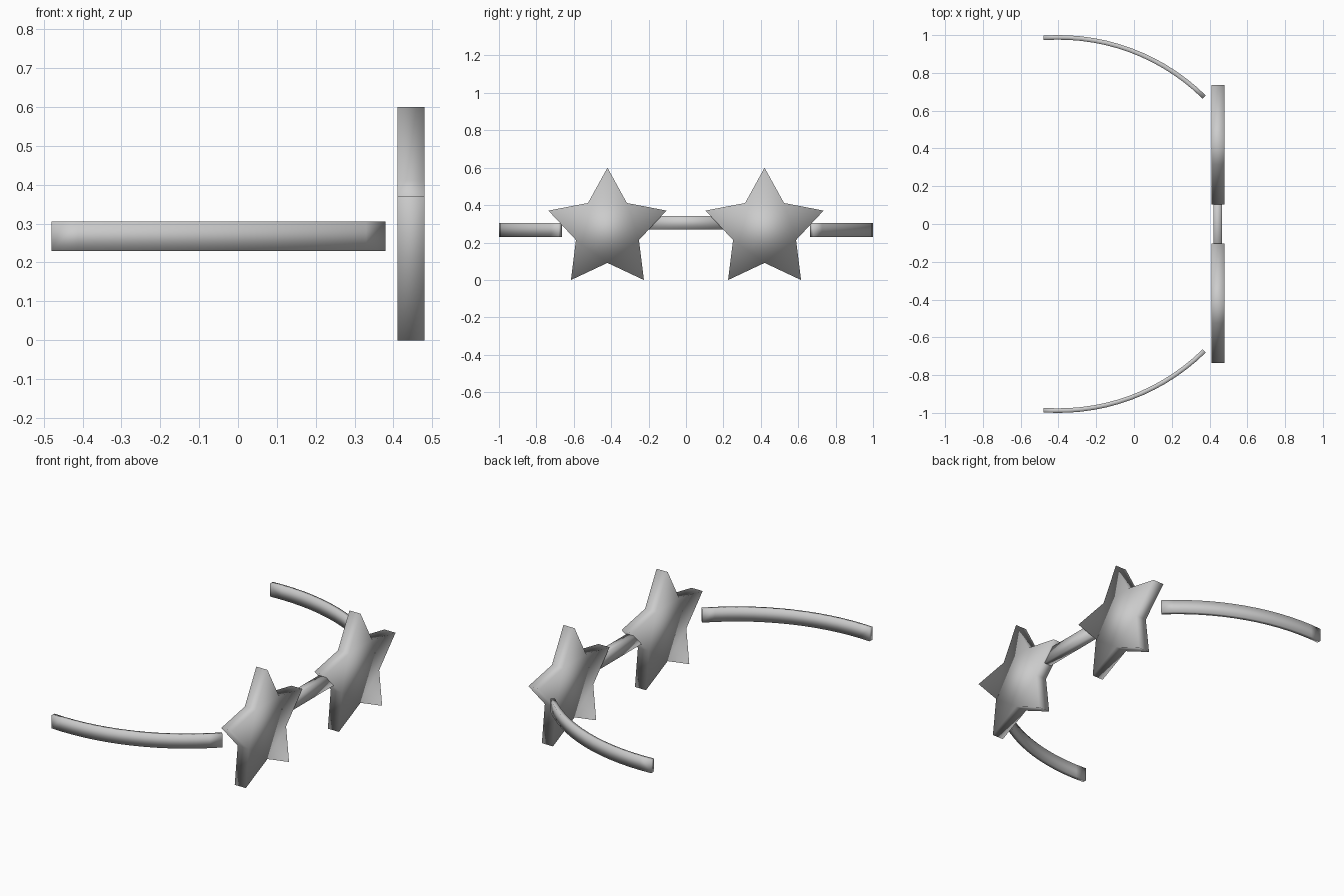
import bpy
import bmesh
from math import sin, cos, pi, radians

cube = bpy.data.objects.get("Cube")
if cube:
    bpy.data.objects.remove(cube, do_unlink=True)

grey = bpy.data.materials.new("plain_grey")
grey.use_nodes = True
colour = (0.6, 0.6, 0.6, 1)
grey.diffuse_color = colour
grey.node_tree.nodes["Principled BSDF"].inputs["Base Color"].default_value = colour


def prism(name, outline, offset):
    """Extrude a closed outline along the offset, softly shaded all over."""
    bm = bmesh.new()
    face = bm.faces.new([bm.verts.new(p) for p in outline])
    grown = bmesh.ops.extrude_face_region(bm, geom=[face], use_keep_orig=True)
    moved = [v for v in grown["geom"] if isinstance(v, bmesh.types.BMVert)]
    bmesh.ops.translate(bm, verts=moved, vec=offset)
    bmesh.ops.recalc_face_normals(bm, faces=bm.faces)
    return finish(name, bm)


def finish(name, bm):
    for f in bm.faces:
        f.smooth = True
    mesh = bpy.data.meshes.new(name)
    bm.to_mesh(mesh)
    bm.free()
    mesh.materials.append(grey)
    obj = bpy.data.objects.new(name, mesh)
    bpy.context.collection.objects.link(obj)
    return obj


def star_lens(name, side):
    outer, inner = 0.332, 0.177
    outline = []
    for i in range(10):
        r = inner if i % 2 else outer
        a = i * pi / 5
        outline.append((0.41, side * 0.42 + r * sin(a), 0.268 + r * cos(a)))
    prism(name, outline, (0.07, 0, 0))


def temple(name, side, steps=14):
    """Thin upright strip bent along an arc."""
    bm = bmesh.new()
    rings = []
    for i in range(steps + 1):
        a = radians(-4.1 + 48.6 * i / steps)
        ring = []
        for r, z in ((1.088, 0.23), (1.112, 0.23), (1.112, 0.305), (1.088, 0.305)):
            ring.append(bm.verts.new((-0.4 + r * sin(a), side * (r * cos(a) - 0.112), z)))
        rings.append(ring)
    for a, b in zip(rings, rings[1:]):
        for k in range(4):
            n = (k + 1) % 4
            bm.faces.new((a[k], a[n], b[n], b[k]))
    bm.faces.new(rings[0])
    bm.faces.new(rings[-1])
    bmesh.ops.recalc_face_normals(bm, faces=bm.faces)
    finish(name, bm)


# Lenses and side arms
for label, side in (("far", 1), ("near", -1)):
    star_lens(label + "_star_lens", side)
    temple(label + "_temple", side)

# Bridge between the lenses
prism("bridge", [(0.42, -0.24, 0.27), (0.465, -0.24, 0.27),
                 (0.465, -0.24, 0.343), (0.42, -0.24, 0.343)], (0, 0.48, 0))
